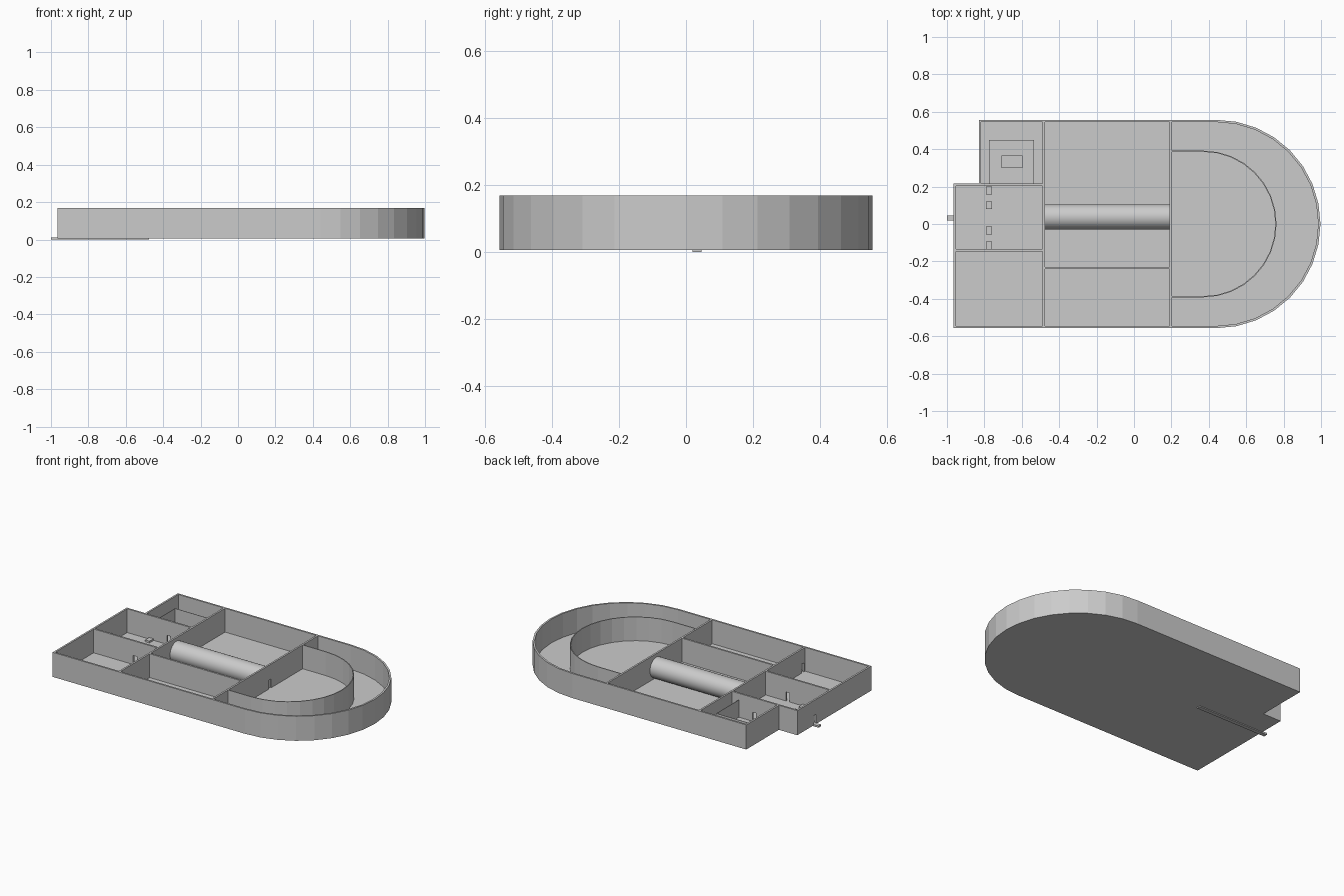
import bpy, bmesh
from math import sin, cos, pi
from mathutils import Matrix

if "Cube" in bpy.data.objects:
    bpy.data.objects.remove(bpy.data.objects["Cube"])

T = 0.012            # wall thickness
Z0, Z1 = 0.006, 0.168  # underside and wall top
FLOOR = 0.011
DOOR_W, DOOR_H = 0.026, 0.07
Y = 0.557


def finish(name, bm):
    bmesh.ops.recalc_face_normals(bm, faces=bm.faces)
    me = bpy.data.meshes.new(name)
    bm.to_mesh(me)
    bm.free()
    ob = bpy.data.objects.new(name, me)
    bpy.context.collection.objects.link(ob)
    return ob


def add_box(bm, x0, x1, y0, y1, z0, z1):
    m = Matrix.Translation(((x0 + x1) / 2, (y0 + y1) / 2, (z0 + z1) / 2))
    m = m @ Matrix.Diagonal((x1 - x0, y1 - y0, z1 - z0, 1))
    bmesh.ops.create_cube(bm, size=1, matrix=m)


def box(name, *dims):
    bm = bmesh.new()
    add_box(bm, *dims)
    return finish(name, bm)


def wall(name, axis, at, a, b, door=None):
    """Wall running along an axis from a to b, with an optional doorway."""
    bm = bmesh.new()
    parts = [(a, b, Z0, Z1)]
    if door is not None:
        d0, d1 = door - DOOR_W / 2, door + DOOR_W / 2
        parts = [(a, d0, Z0, Z1), (d0, d1, DOOR_H, Z1), (d1, b, Z0, Z1)]
    for p, q, z0, z1 in parts:
        if axis == 'x':
            add_box(bm, p, q, at - T / 2, at + T / 2, z0, z1)
        else:
            add_box(bm, at - T / 2, at + T / 2, p, q, z0, z1)
    return finish(name, bm)


def arch(x_start, cx, r, n=16):
    arc = [(cx + r * cos(-pi / 2 + pi * i / n), r * sin(-pi / 2 + pi * i / n)) for i in range(n + 1)]
    return [(x_start, -r)] + arc + [(x_start, r)]


def slab(name, pts, z0, z1):
    bm = bmesh.new()
    f = bm.faces.new([bm.verts.new((x, y, z0)) for x, y in pts])
    ext = bmesh.ops.extrude_face_region(bm, geom=[f])['geom']
    bmesh.ops.translate(bm, vec=(0, 0, z1 - z0), verts=[v for v in ext if isinstance(v, bmesh.types.BMVert)])
    return finish(name, bm)


def curved_wall(name, x_start, cx, r, t):
    slab(name, arch(x_start, cx, r) + arch(x_start, cx, r - t)[::-1], Z0, Z1)


# floors
slab("rounded_floor", arch(0.2, 0.44, Y), Z0, FLOOR)
slab("main_floor", [(-0.964, -Y), (0.2, -Y), (0.2, Y), (-0.83, Y), (-0.83, 0.21), (-0.964, 0.21)], Z0, FLOOR)

# rounded end: outer and inner curved walls
curved_wall("outer_curved_wall", 0.2, 0.44, Y, T)
curved_wall("inner_curved_wall", 0.2, 0.37, 0.392, 0.006)

# outer straight walls
h = T / 2
wall("front_wall", 'x', -Y + h, -0.964, 0.2)
wall("back_wall", 'x', Y - h, -0.83, 0.2)
wall("left_wall", 'y', -0.964 + h, -Y, 0.216, 0.033)
wall("left_back_wall", 'y', -0.83 + h, 0.21, Y)

# inner partitions with doorways
wall("right_partition", 'y', 0.196, -Y, Y, 0.045)
wall("left_partition", 'y', -0.482, -Y, Y, -0.52)
wall("entry_back_partition", 'x', 0.21, -0.964, -0.482, -0.65)
wall("entry_front_partition", 'x', -0.14, -0.964, -0.482, -0.65)
wall("hall_partition", 'x', -0.235, -0.482, 0.196)

# roller lying in the central hall
bm = bmesh.new()
bmesh.ops.create_cone(bm, cap_ends=True, segments=48, radius1=0.067, radius2=0.067, depth=0.678,
                      matrix=Matrix.Translation((-0.143, 0.038, 0.078)) @ Matrix.Rotation(pi / 2, 4, 'Y'))
roller = finish("roller", bm)
bpy.context.view_layer.objects.active = roller
roller.select_set(True)
bpy.ops.object.shade_smooth_by_angle()

# open tank in the back left room, with a small block inside
bm = bmesh.new()
t, top = 0.003, 0.125
add_box(bm, -0.775, -0.775 + t, 0.214, 0.45, FLOOR, top)
add_box(bm, -0.535 - t, -0.535, 0.214, 0.45, FLOOR, top)
add_box(bm, -0.775, -0.535, 0.45 - t, 0.45, FLOOR, top)
finish("tank", bm)
box("tank_block", -0.708, -0.595, 0.30, 0.367, FLOOR, 0.025)

# small pads in the entry room
for i, y in enumerate((0.18, 0.1, -0.035, -0.115)):
    box(f"floor_pad_{i + 1}", -0.79, -0.758, y - 0.021, y + 0.021, FLOOR, 0.023)

# entry strip running under the left wall
box("entry_strip", -1.0, -0.475, 0.02, 0.046, 0.0, 0.012)
